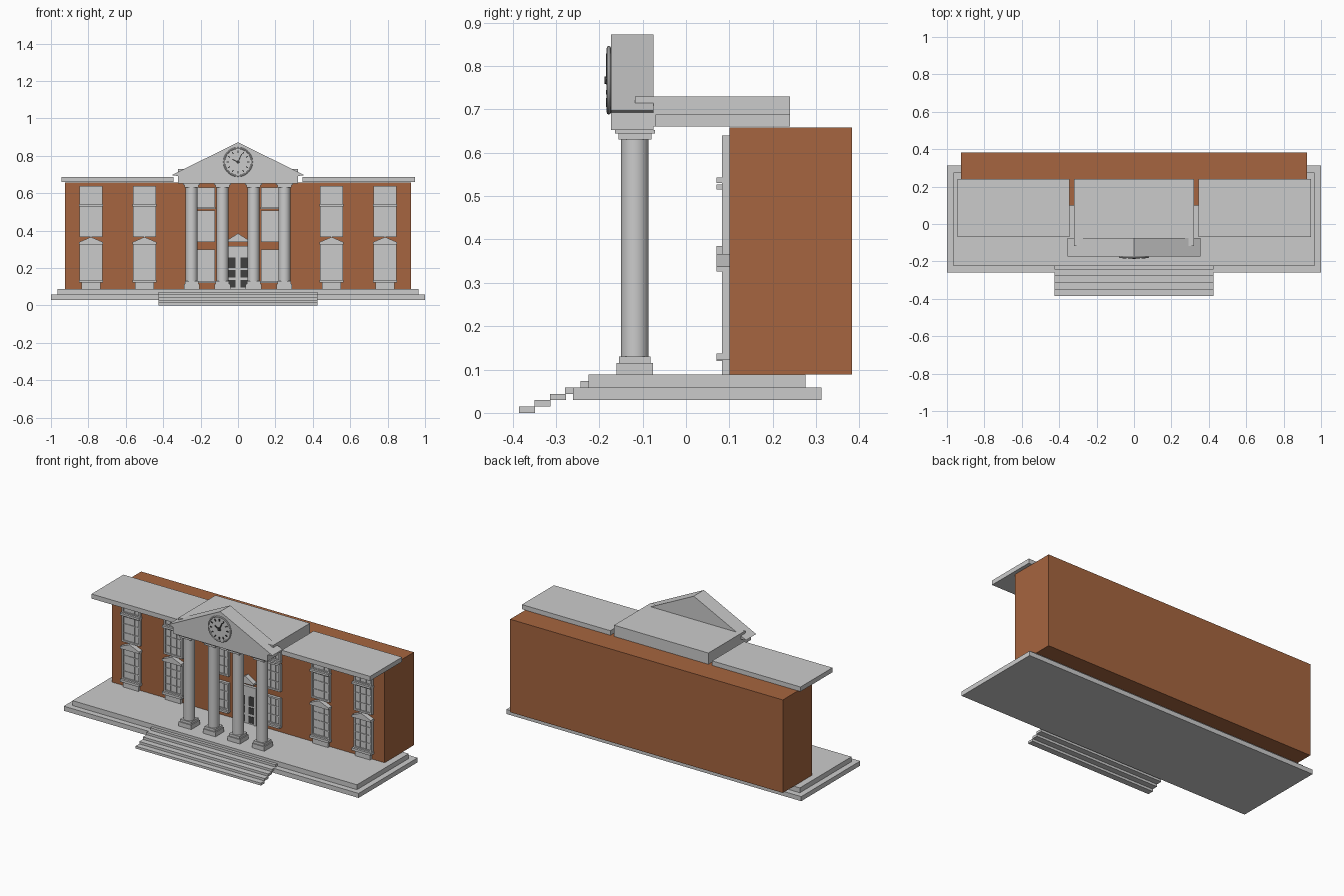
import bpy, bmesh, math
from mathutils import Matrix

if "Cube" in bpy.data.objects:
    bpy.data.objects.remove(bpy.data.objects["Cube"])


def material(name, rgb):
    m = bpy.data.materials.new(name)
    m.diffuse_color = (*rgb, 1)
    m.use_nodes = True
    m.node_tree.nodes["Principled BSDF"].inputs["Base Color"].default_value = m.diffuse_color
    return m


BRICK = material("brick_orange", (0.38, 0.13, 0.05))
DARK = material("dark", (0.05, 0.05, 0.05))


def finish(bm, name, mat=None):
    bmesh.ops.recalc_face_normals(bm, faces=bm.faces)
    me = bpy.data.meshes.new(name)
    bm.to_mesh(me)
    bm.free()
    ob = bpy.data.objects.new(name, me)
    bpy.context.collection.objects.link(ob)
    if mat:
        me.materials.append(mat)
    return ob


def add_box(bm, x0, x1, y0, y1, z0, z1):
    m = Matrix.Translation(((x0 + x1) / 2, (y0 + y1) / 2, (z0 + z1) / 2))
    m = m @ Matrix.Diagonal((x1 - x0, y1 - y0, z1 - z0, 1))
    bmesh.ops.create_cube(bm, size=1, matrix=m)


def box(name, x0, x1, y0, y1, z0, z1, mat=None):
    bm = bmesh.new()
    add_box(bm, x0, x1, y0, y1, z0, z1)
    return finish(bm, name, mat)


def add_prism(bm, pts, y0, y1):
    # extrude an XZ outline along y
    f = bm.faces.new([bm.verts.new((x, y0, z)) for x, z in pts])
    r = bmesh.ops.extrude_face_region(bm, geom=[f])
    for v in r["geom"]:
        if isinstance(v, bmesh.types.BMVert):
            v.co.y = y1


def add_cyl(bm, r, depth, m, seg=32):
    bmesh.ops.create_cone(bm, cap_ends=True, segments=seg, radius1=r, radius2=r,
                          depth=depth, matrix=m)


def smooth(ob):
    bpy.ops.object.select_all(action='DESELECT')
    ob.select_set(True)
    bpy.context.view_layer.objects.active = ob
    bpy.ops.object.shade_smooth_by_angle(angle=math.radians(35))


# Plinth and stairs
box("plinth_lower", -1, 1, -0.26, 0.312, 0.03, 0.058)
box("plinth_upper", -0.965, 0.965, -0.225, 0.275, 0.058, 0.088)
for i in range(5):
    y = -0.385 + 0.0355 * i
    box("step", -0.425, 0.425, y, y + 0.037, 0.0146 * i, 0.0146 * (i + 1))

# Brick body and roof slabs
box("brick_body", -0.925, 0.925, 0.10, 0.383, 0.088, 0.658, BRICK)
for s in (-1, 1):
    a, b = sorted((s * 0.345, s * 0.945))
    box("wing_roof", a, b, -0.07, 0.24, 0.66, 0.688)
box("centre_roof", -0.32, 0.32, -0.118, 0.24, 0.66, 0.729)

# Pediment
bm = bmesh.new()
add_prism(bm, [(-0.355, 0.697), (0, 0.872), (0.355, 0.697), (0.32, 0.692),
               (0.32, 0.652), (-0.32, 0.652), (-0.32, 0.692)], -0.173, -0.075)
finish(bm, "pediment")

# Columns
for cx in (-0.248, -0.083, 0.083, 0.248):
    cy = -0.118
    bm = bmesh.new()
    add_cyl(bm, 0.032, 0.50, Matrix.Translation((cx, cy, 0.38)))
    smooth(finish(bm, "column_shaft"))
    bm = bmesh.new()
    for h, z0, z1 in ((0.042, 0.088, 0.115), (0.036, 0.115, 0.13),
                      (0.038, 0.63, 0.644), (0.046, 0.644, 0.652)):
        add_box(bm, cx - h, cx + h, cy - h, cy + h, z0, z1)
    finish(bm, "column_base_and_capital")


def sash(bm, cx, w, z0, z1, cols, rows):
    # frame, recessed glass and glazing bars
    t = 0.01
    add_box(bm, cx - w + t, cx + w - t, 0.090, 0.101, z0 + t, z1 - t)
    for s in (-1, 1):
        a, b = sorted((cx + s * w, cx + s * (w - t)))
        add_box(bm, a, b, 0.083, 0.101, z0, z1)
    add_box(bm, cx - w + t, cx + w - t, 0.083, 0.101, z0, z0 + t)
    add_box(bm, cx - w + t, cx + w - t, 0.083, 0.101, z1 - t, z1)
    for i in range(1, cols):
        x = cx - w + 2 * w * i / cols
        add_box(bm, x - 0.002, x + 0.002, 0.086, 0.092, z0 + t, z1 - t)
    for i in range(1, rows):
        z = z0 + (z1 - z0) * i / rows
        add_box(bm, cx - w + t, cx + w - t, 0.0865, 0.092, z - 0.002, z + 0.002)


def hood(bm, cx, w, z, h):
    add_prism(bm, [(cx - w, z - 0.012), (cx + w, z - 0.012), (cx + w, z),
                   (cx, z + h), (cx - w, z)], 0.07, 0.101)


# Wing windows
for cx in (-0.786, -0.5, 0.5, 0.786):
    bm = bmesh.new()
    sash(bm, cx, 0.062, 0.54, 0.64, 3, 2)
    sash(bm, cx, 0.062, 0.365, 0.53, 3, 3)
    add_box(bm, cx - 0.065, cx + 0.065, 0.07, 0.101, 0.53, 0.543)
    sash(bm, cx, 0.062, 0.135, 0.33, 3, 4)
    hood(bm, cx, 0.065, 0.338, 0.028)
    add_box(bm, cx - 0.065, cx + 0.065, 0.07, 0.101, 0.122, 0.137)
    add_box(bm, cx - 0.052, cx + 0.052, 0.083, 0.101, 0.088, 0.122)
    finish(bm, "wing_window")

# Windows behind the columns
for cx in (-0.175, 0.175):
    bm = bmesh.new()
    sash(bm, cx, 0.052, 0.525, 0.63, 3, 2)
    sash(bm, cx, 0.052, 0.34, 0.507, 3, 3)
    add_box(bm, cx - 0.055, cx + 0.055, 0.07, 0.101, 0.515, 0.526)
    sash(bm, cx, 0.052, 0.13, 0.30, 3, 3)
    add_box(bm, cx - 0.055, cx + 0.055, 0.07, 0.101, 0.12, 0.132)
    finish(bm, "portico_window")

# Door with dark panes and a small gabled hood
bm = bmesh.new()
add_box(bm, -0.055, 0.055, 0.088, 0.101, 0.088, 0.315)
for x in (-0.057, 0.057):
    add_box(bm, x - 0.006, x + 0.006, 0.083, 0.101, 0.088, 0.315)
add_box(bm, -0.063, 0.063, 0.083, 0.101, 0.302, 0.318)
finish(bm, "door")
bm = bmesh.new()
hood(bm, 0, 0.056, 0.35, 0.035)
finish(bm, "door_hood")
bm = bmesh.new()
for s in (-1, 1):
    for z in (0.095, 0.15, 0.20, 0.232):
        a, b = sorted((s * 0.013, s * 0.05))
        add_box(bm, a, b, 0.085, 0.09, z, z + (0.025 if z > 0.22 else 0.04))
finish(bm, "door_panes", DARK)

# Clock: face, rim, hour marks and hands
cz = 0.767
turn = Matrix.Rotation(math.pi / 2, 4, 'X')
bm = bmesh.new()
add_cyl(bm, 0.074, 0.008, Matrix.Translation((0, -0.176, cz)) @ turn, 48)
smooth(finish(bm, "clock_face"))
bpy.ops.mesh.primitive_torus_add(major_radius=0.074, minor_radius=0.005,
                                 major_segments=48, minor_segments=8,
                                 location=(0, -0.178, cz), rotation=(math.pi / 2, 0, 0))
bpy.context.object.name = "clock_rim"
smooth(bpy.context.object)


def mark(bm, angle, r0, r1, w):
    m = Matrix.Translation((0, -0.182, cz)) @ Matrix.Rotation(angle, 4, 'Y')
    m = m @ Matrix.Translation((0, 0, (r0 + r1) / 2)) @ Matrix.Diagonal((w, 0.006, r1 - r0, 1))
    bmesh.ops.create_cube(bm, size=1, matrix=m)


bm = bmesh.new()
for i in range(12):
    mark(bm, math.tau * i / 12, 0.049, 0.062, 0.005)
mark(bm, math.radians(25), -0.01, 0.048, 0.005)
mark(bm, math.radians(-65), -0.01, 0.034, 0.006)
add_cyl(bm, 0.009, 0.01, Matrix.Translation((0, -0.183, cz)) @ turn, 16)
finish(bm, "clock_marks_and_hands", DARK)
